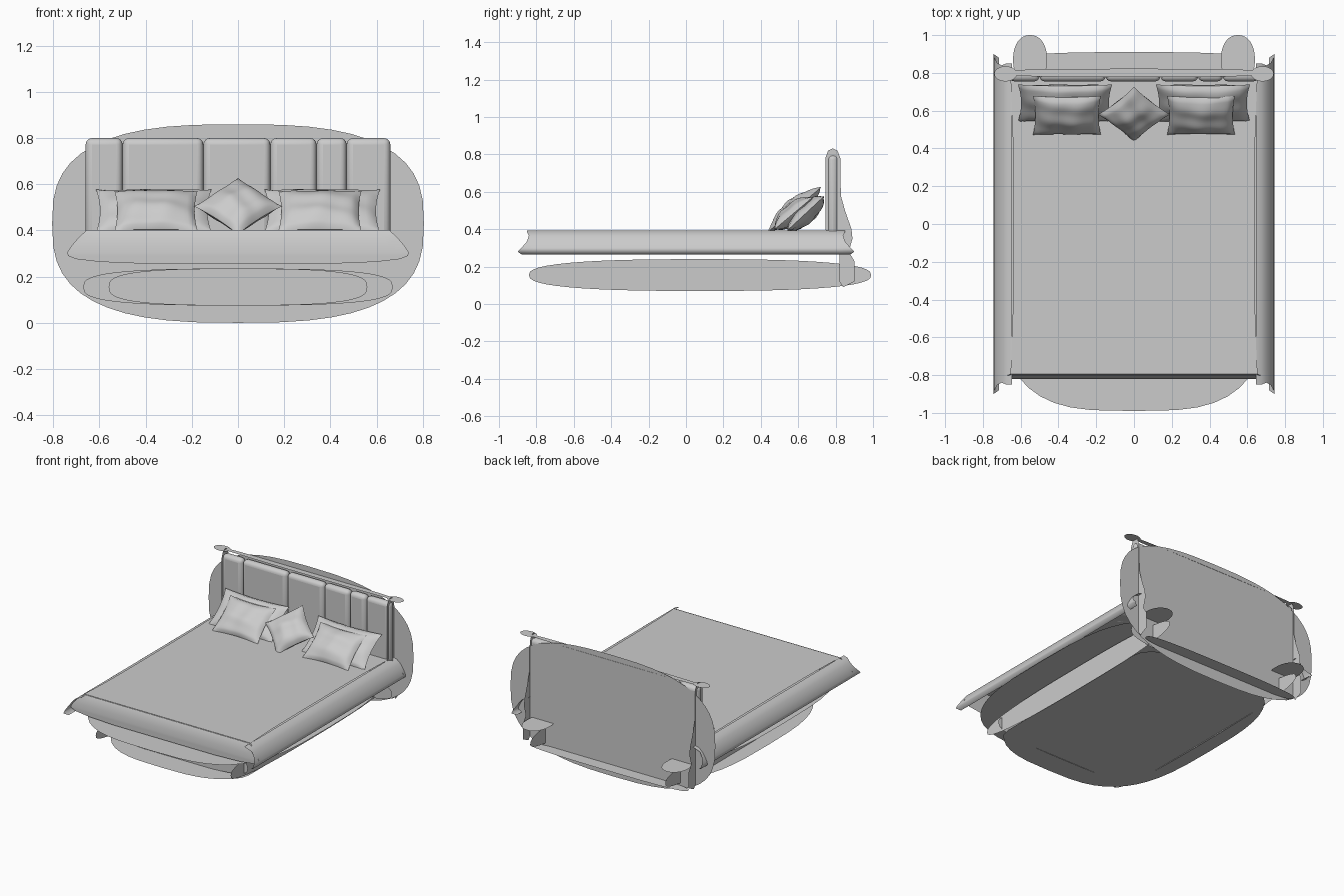
import bpy, math
from mathutils import Vector, Matrix

if "Cube" in bpy.data.objects:
    bpy.data.objects.remove(bpy.data.objects["Cube"])

grey = bpy.data.materials.new("soft_grey")
grey.diffuse_color = (0.6, 0.6, 0.6, 1)
grey.use_nodes = True
grey.node_tree.nodes["Principled BSDF"].inputs["Base Color"].default_value = grey.diffuse_color


def make(name, verts, faces, smooth=True):
    me = bpy.data.meshes.new(name)
    me.from_pydata(verts, [], faces)
    me.materials.append(grey)
    ob = bpy.data.objects.new(name, me)
    bpy.context.collection.objects.link(ob)
    if smooth:
        for p in me.polygons:
            p.use_smooth = True
    return ob


def oval(a, b, n, cu=0, cv=0, count=48):
    """Outline of a superellipse."""
    pts = []
    for i in range(count):
        t = 2 * math.pi * i / count
        c, s = math.cos(t), math.sin(t)
        pts.append((cu + a * math.copysign(abs(c) ** (2 / n), c),
                    cv + b * math.copysign(abs(s) ** (2 / n), s)))
    return pts


def clip(pts, umax, vmax):
    """Cut an outline straight at its right and top limits."""
    return [(min(u, umax), min(v, vmax)) for u, v in pts]


def sheet(name, pts, axis, pos, flip=False):
    """Flat thin panel perpendicular to the given axis."""
    place = {'x': lambda u, v: (pos, u, v),
             'y': lambda u, v: (u, pos, v),
             'z': lambda u, v: (u, v, pos)}[axis]
    idx = list(range(len(pts)))
    return make(name, [place(u, v) for u, v in pts], [idx[::-1] if flip else idx], False)


def strip(name, rows):
    """Surface lofted through equal rows of points."""
    m = len(rows[0])
    verts = [p for r in rows for p in r]
    faces = [(i * m + j, i * m + j + 1, (i + 1) * m + j + 1, (i + 1) * m + j)
             for i in range(len(rows) - 1) for j in range(m - 1)]
    return make(name, verts, faces)


# Headboard: large rounded back panel, slim top and bottom panels
sheet("headboard_panel", oval(.805, .43, 2.8, 0, .43), 'y', .82, True)
sheet("headboard_top", oval(.70, .022, 3, 0, .80), 'z', .82)
sheet("headboard_bottom", oval(.62, .05, 3, 0, .86), 'z', .08, True)

# Headboard side panels, wider near the bottom, with small top corner tabs
side_profile = [(.745, .40), (.745, .78), (.76, .82), (.785, .832), (.81, .82), (.825, .78),
                (.828, .58), (.85, .50), (.885, .40), (.89, .35), (.87, .28), (.90, .23),
                (.90, .12), (.84, .09), (.82, .12), (.82, .28), (.80, .33)]
for s in (-1, 1):
    sheet("headboard_side", side_profile, 'x', s * .65, s > 0)
    sheet("headboard_corner_tab", oval(.06, .04, 2, s * .68, .795), 'z', .822)

# Upholstered headboard pads
edges = [-.66, -.50, -.15, .14, .34, .47, .66]
for x0, x1 in zip(edges, edges[1:]):
    bpy.ops.mesh.primitive_cube_add(size=1, location=((x0 + x1) / 2, .785, .58))
    pad = bpy.context.object
    pad.name = "headboard_pad"
    pad.scale = (x1 - x0, .06, .44)
    bpy.ops.object.transform_apply(location=False, scale=True)
    pad.data.materials.append(grey)
    bev = pad.modifiers.new("round", 'BEVEL')
    bev.width, bev.segments = .028, 4
    bpy.ops.object.shade_smooth_by_angle(angle=math.radians(40))

# Base frame: upright rails and floor panel
for s in (-1, 1):
    sheet("base_side_rail", oval(.915, .085, 2.6, .075, .155), 'x', s * .53, s < 0)
    sheet("rail_end_plate", oval(.09, .13, 2.2, s * .55, .87), 'z', .25)
sheet("base_front_rail", oval(.56, .08, 3, 0, .155), 'y', -.69)
sheet("base_back_rail", oval(.67, .08, 3, 0, .155), 'y', .77, True)
sheet("base_floor", clip(oval(.64, .86, 3.2), .53, .77), 'z', .078, True)

# Platform panel below the mattress
sheet("platform", clip(oval(.745, .95, 3.4, 0, -.04), 1, .82), 'z', .25, True)

# Mattress cover: top, rolled sides, front and back drops
N = 24
rows = []
for i in range(N + 1):
    y = -.80 + 1.58 * i / N
    half = .64 + .015 * abs(2 * i / N - 1) ** 4
    rows.append([(half * k / 8, y, .40) for k in range(-8, 9)])
strip("cover_top", rows)

side = [(.645, .394, .85), (.675, .385, .85), (.70, .365, .84), (.722, .335, .85),
        (.74, .30, .88), (.743, .28, .90), (.715, .266, .88)]
for s in (-1, 1):
    strip("cover_side", [[(s * x, e * (2 * i / N - 1), z) for i in range(N + 1)][::s]
                         for x, z, e in side])

drop = [(.655, .402, .795), (.69, .37, .81), (.72, .335, .815), (.74, .305, .82),
        (.735, .29, .82), (.70, .276, .82), (.60, .264, .82), (.40, .256, .82)]
for name, s, shift in (("cover_front", 1, 0), ("cover_back", -1, -.02)):
    strip(name, [[(s * w * k / 10, -s * (d + shift), z) for k in range(-10, 11)]
                 for w, z, d in reversed(drop)])


def pillow(name, loc, w, h, t, spin=0, tilt=42, seed=0):
    """Soft pillow with pinched corners, leaning on the headboard."""
    n = 20
    verts, faces = [], []
    for sgn in (1, -1):
        base = len(verts)
        for i in range(n + 1):
            for j in range(n + 1):
                u, v = -1 + 2 * i / n, -1 + 2 * j / n
                d = sgn * t * max(0, (1 - u * u) * (1 - v * v)) ** .5
                d *= 1 + .15 * math.sin(4 * u + 3 * v + seed) * math.sin(3 * u - 4 * v)
                verts.append((w * u * (.93 + .07 * v * v), h * v * (.92 + .08 * u * u), d))
        for i in range(n):
            for j in range(n):
                a = base + i * (n + 1) + j
                f = (a, a + n + 1, a + n + 2, a + 1)
                faces.append(f if sgn > 0 else f[::-1])
    ob = make(name, verts, faces)
    m = Matrix.Rotation(math.radians(tilt), 4, 'X') @ Matrix.Rotation(spin, 4, 'Z')
    ob.data.transform(Matrix.Translation(Vector(loc)) @ m)
    return ob


# Pillows
for s in (-1, 1):
    pillow("back_pillow", (s * .365, .64, .485), .25, .135, .05, 0, 43, s)
    pillow("front_pillow", (s * .355, .575, .485), .18, .135, .05, 0, 40, 2 + s)
pillow("center_pillow", (0, .58, .505), .135, .135, .055, math.pi / 4, 40, 5)
